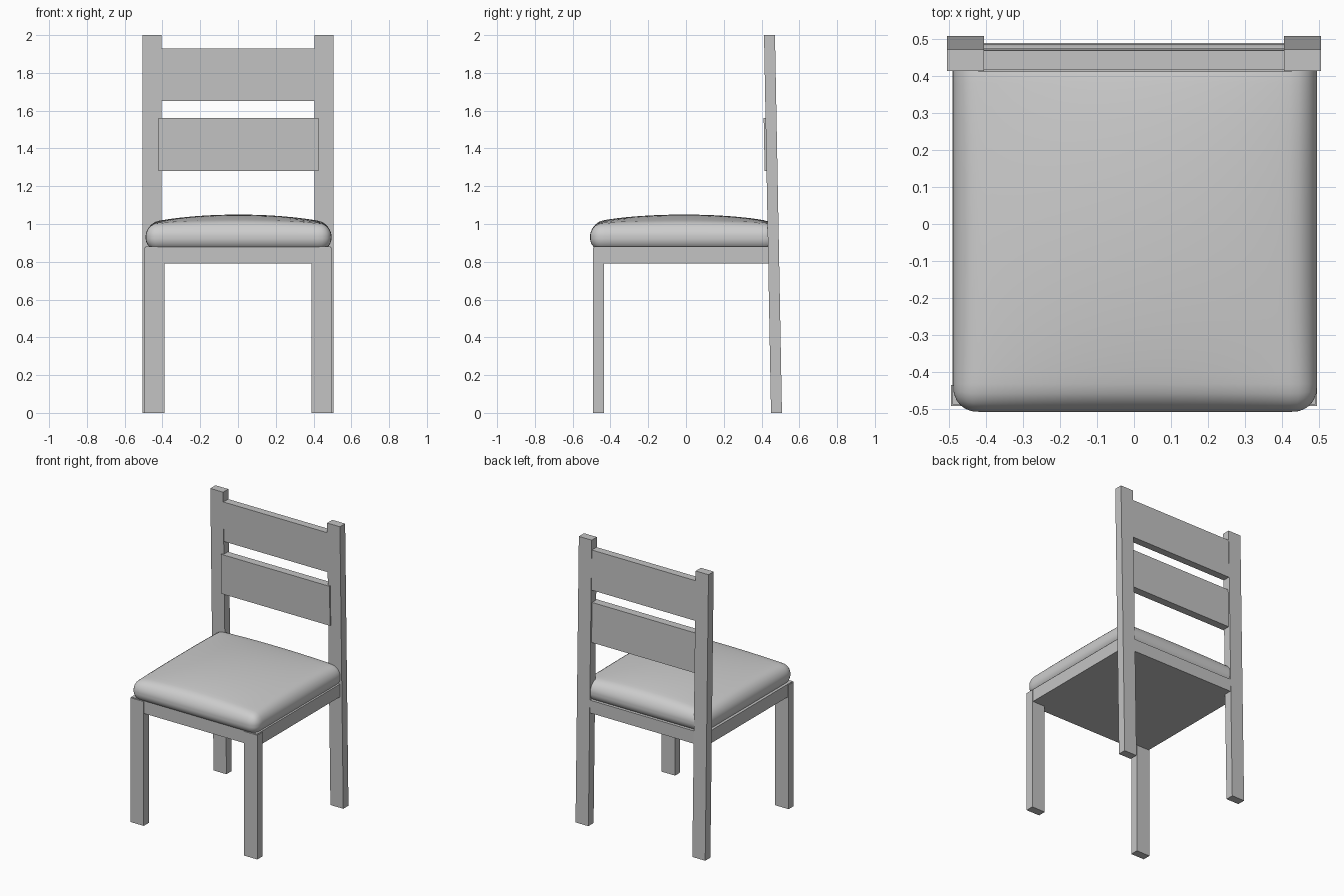
import bpy, bmesh
from mathutils import Vector

if "Cube" in bpy.data.objects:
    bpy.data.objects.remove(bpy.data.objects["Cube"])

LEAN = -0.0185  # forward lean of the back, y per unit of height


def material(name, v):
    m = bpy.data.materials.new(name)
    m.diffuse_color = (v, v, v, 1)
    m.use_nodes = True
    m.node_tree.nodes["Principled BSDF"].inputs["Base Color"].default_value = m.diffuse_color
    return m


FRAME = material("frame grey", 0.55)
CUSHION = material("cushion grey", 0.61)


def finish(bm, name, mat):
    bmesh.ops.recalc_face_normals(bm, faces=bm.faces)
    me = bpy.data.meshes.new(name)
    bm.to_mesh(me)
    bm.free()
    me.materials.append(mat)
    ob = bpy.data.objects.new(name, me)
    bpy.context.collection.objects.link(ob)
    return ob


def box(name, x, y, z, lean=0.0):
    """Box from (min, max) ranges, sheared in y with height."""
    bm = bmesh.new()
    bmesh.ops.create_cube(bm, size=1)
    for v in bm.verts:
        zz = z[v.co.z > 0]
        v.co = (x[v.co.x > 0], y[v.co.y > 0] + lean * zz, zz)
    return finish(bm, name, FRAME)


# legs and back posts
for s, side in ((-1, "left"), (1, "right")):
    box("front_leg_" + side, sorted((s * 0.39, s * 0.495)), (-0.492, -0.435), (0, 0.875))
    box("back_post_" + side, sorted((s * 0.405, s * 0.505)), (0.45, 0.508), (0, 2), LEAN)

# seat frame with solid underside
box("seat_frame", (-0.49, 0.49), (-0.488, 0.489), (0.79, 0.88))

# back slats, the lower one set slightly forward of the posts
box("upper_slat", (-0.42, 0.42), (0.452, 0.505), (1.65, 1.93), LEAN)
box("lower_slat", (-0.42, 0.425), (0.44, 0.496), (1.28, 1.56), LEAN)

# cushion: rounded box with a domed top
half, r = Vector((0.492, 0.497, 0.07)), 0.066
bm = bmesh.new()
bmesh.ops.create_cube(bm, size=2)
bmesh.ops.subdivide_edges(bm, edges=bm.edges[:], cuts=27, use_grid_fill=True)
for v in bm.verts:
    p = Vector()
    for i in range(3):
        u = v.co[i]
        w = 1 - (1 - abs(u)) ** 1.5 if i < 2 else abs(u)  # denser near the edges
        p[i] = half[i] * w * (1 if u > 0 else -1)
    inner = Vector([max(-(h - r), min(h - r, c)) for c, h in zip(p, half)])
    p = inner + (p - inner).normalized() * r
    fx, fy = p.x / half.x, p.y / half.y
    if p.z > 0:
        dome = max(0, 1 - fx * fx) ** 0.8 * max(0, 1 - fy * fy) ** 0.7
        p.z += 0.05 * dome * p.z / half.z
    v.co = p + Vector((0.003, -0.011, 0.93))
for f in bm.faces:
    f.smooth = True
finish(bm, "seat_cushion", CUSHION)
